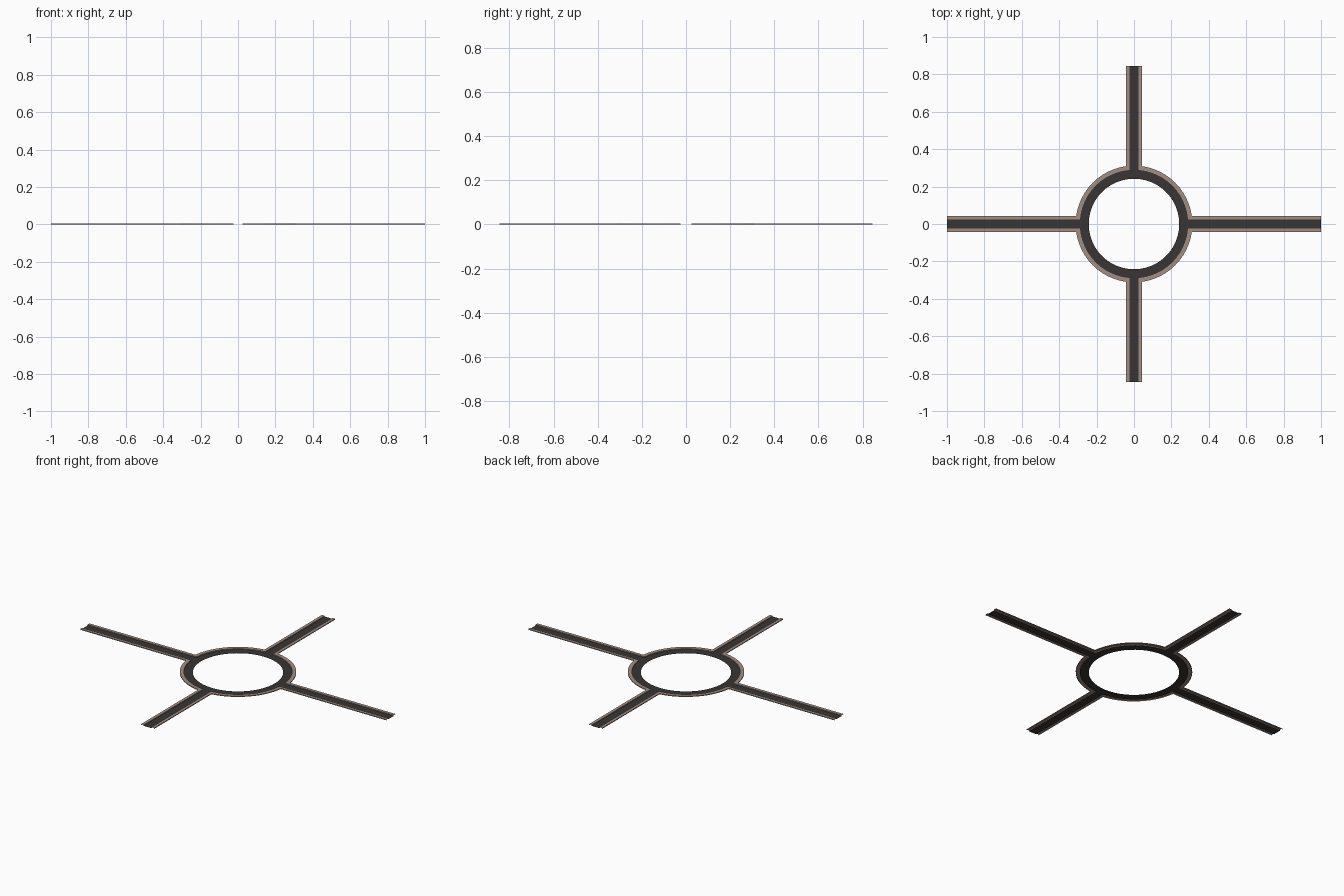
import bpy, bmesh
from math import sin, cos, asin, pi, sqrt

if "Cube" in bpy.data.objects:
    bpy.data.objects.remove(bpy.data.objects["Cube"])

LX, LY = 1.0, 0.845          # arm lengths
W, WO = 0.025, 0.043         # road half width, pavement outer half width
RI, R, RO = 0.242, 0.29, 0.312  # ring: inner, road edge, pavement edge
H = 0.005                    # kerb height
N = 12                       # segments per quarter


def arc(r, w):
    a = asin(w / r)
    return [(r * cos(a + (pi / 2 - 2 * a) * i / N),
             r * sin(a + (pi / 2 - 2 * a) * i / N)) for i in range(N + 1)]


def edge_path(w, r):
    """Arm edge, quarter arc, next arm edge."""
    return [(LX, w)] + arc(r, w) + [(w, LY)]


def strip(bm, lower, upper):
    """Skin two equally long point rows."""
    a = [bm.verts.new(p) for p in lower]
    b = [bm.verts.new(p) for p in upper]
    for i in range(len(a) - 1):
        bm.faces.new((a[i], b[i], b[i + 1], a[i + 1]))


def lift(path, z):
    return [(x, y, z) for x, y in path]


def finish(name, bm, color):
    bmesh.ops.remove_doubles(bm, verts=bm.verts, dist=1e-5)
    me = bpy.data.meshes.new(name)
    bm.to_mesh(me)
    bm.free()
    ob = bpy.data.objects.new(name, me)
    bpy.context.collection.objects.link(ob)
    mat = bpy.data.materials.new(name + "_colour")
    mat.diffuse_color = color
    mat.use_nodes = True
    mat.node_tree.nodes["Principled BSDF"].inputs["Base Color"].default_value = mat.diffuse_color
    me.materials.append(mat)
    # one quarter mirrored to all four
    mod = ob.modifiers.new("mirror", 'MIRROR')
    mod.use_axis = (True, True, False)
    mod.merge_threshold = 1e-5


# Road: quarter ring plus two half arms
bm = bmesh.new()
strip(bm, lift(arc(RI, 0), 0), lift(arc(R, W), 0))
j = sqrt(R * R - W * W)
for pts in ([(RI, 0), (j, 0), (j, W)],
            [(j, 0), (LX, 0), (LX, W), (j, W)],
            [(0, RI), (W, j), (0, j)],
            [(0, j), (W, j), (W, LY), (0, LY)]):
    bm.faces.new([bm.verts.new((x, y, 0)) for x, y in pts])
finish("road", bm, (0.04, 0.036, 0.033, 1))

# Pavement: kerb, top and outer side following the road edge
bm = bmesh.new()
inner, outer = edge_path(W, R), edge_path(WO, RO)
strip(bm, lift(inner, 0), lift(inner, H))
strip(bm, lift(inner, H), lift(outer, H))
strip(bm, lift(outer, H), lift(outer, 0))
finish("pavement", bm, (0.36, 0.27, 0.23, 1))
